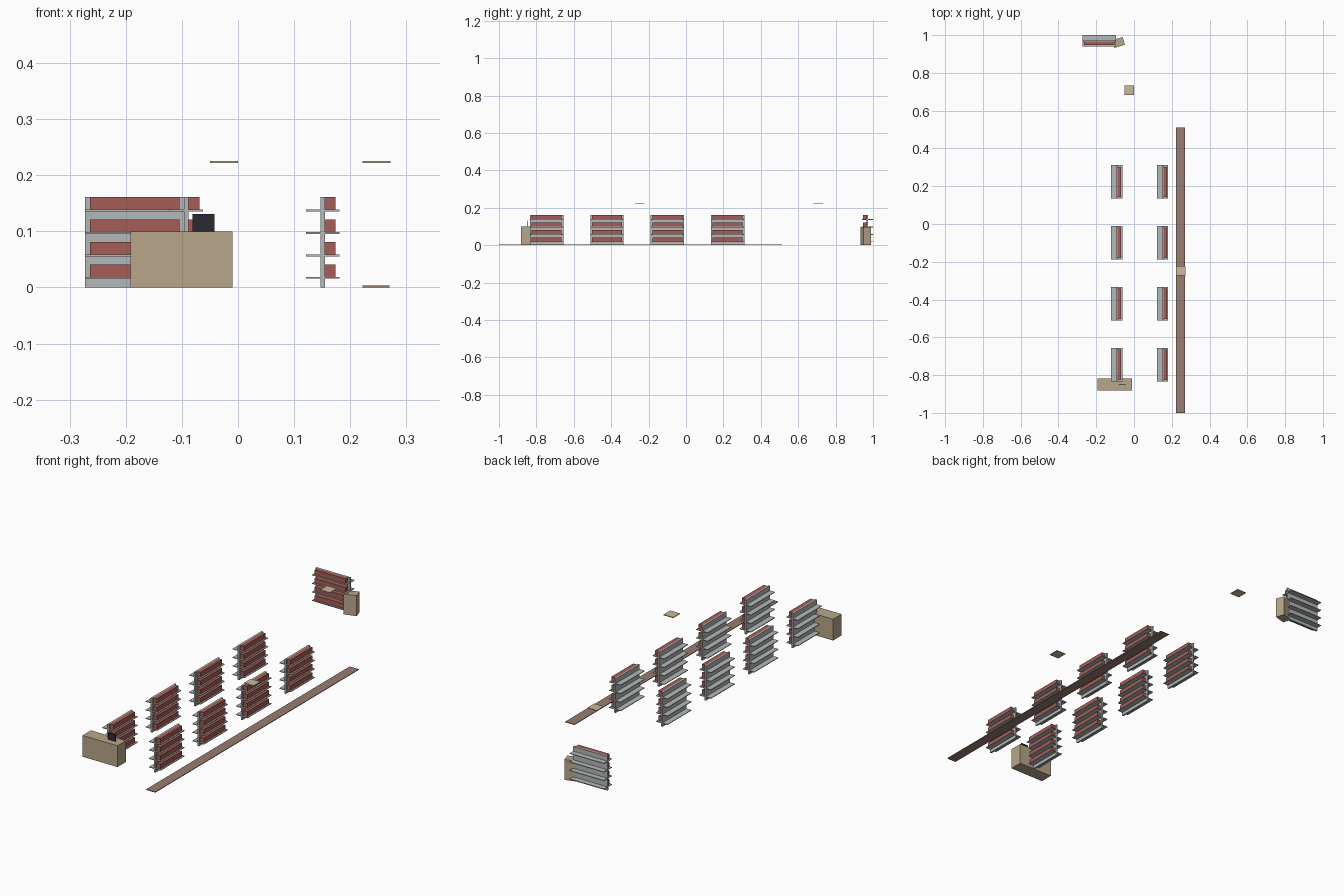
import bpy
from math import radians
from mathutils import Matrix

cube = bpy.data.objects.get("Cube")
if cube:
    bpy.data.objects.remove(cube, do_unlink=True)


def material(name, color):
    mat = bpy.data.materials.new(name)
    mat.use_nodes = True
    rgba = (*color, 1.0)
    mat.diffuse_color = rgba
    mat.node_tree.nodes["Principled BSDF"].inputs["Base Color"].default_value = rgba
    return mat


metal = material("shelf grey", (0.46, 0.48, 0.48))
red = material("goods red", (0.38, 0.11, 0.095))
tan = material("counter tan", (0.48, 0.385, 0.255))
cream = material("tile cream", (0.60, 0.48, 0.335))
brown = material("floor brown", (0.315, 0.205, 0.165))
black = material("screen black", (0.023, 0.024, 0.034))


def box(name, mat, x, y, z, frame=Matrix()):
    """Box from (low, high) ranges on each axis, placed in a frame."""
    bpy.ops.mesh.primitive_cube_add(size=1)
    obj = bpy.context.object
    obj.name = name
    low, high = zip(x, y, z)
    size = [b - a for a, b in zip(low, high)]
    mid = [(a + b) / 2 for a, b in zip(low, high)]
    obj.data.transform(Matrix.Translation(mid) @ Matrix.Diagonal((*size, 1)))
    obj.matrix_world = frame
    obj.data.materials.append(mat)
    return obj


def placed(x, y, angle=0):
    return Matrix.Translation((x, y, 0)) @ Matrix.Rotation(radians(angle), 4, "Z")


# Shelving unit: upright panel, four boards, goods on the front side only
def shelf_unit(label, frame):
    half = 0.089
    box(label + "_panel", metal, (-0.004, 0.004), (-half, half), (0, 0.161), frame)
    for i in range(4):
        z = 0.0155 + 0.04 * i
        box(f"{label}_board_{i + 1}", metal, (-0.03, 0.03), (-half, half),
            (z, z + 0.003), frame)
        box(f"{label}_goods_{i + 1}", red, (0.004, 0.023), (-0.08, 0.08),
            (z + 0.003, z + 0.0255), frame)


# Two aisles of four units, and one against the back
for side, x in (("right", -0.092), ("left", 0.151)):
    for row in range(4):
        shelf_unit(f"{side}_shelf_{row + 1}", placed(x, 0.223 - 0.3227 * row))
shelf_unit("back_shelf", placed(-0.184, 0.97, -90))

# Front counter with its screen
box("counter", tan, (-0.192, -0.01), (-0.881, -0.818), (0, 0.1))
box("screen", black, (-0.081, -0.042), (-0.851, -0.847), (0.1, 0.131))

# Small turned cabinet beside the back shelf
box("cabinet", tan, (-0.029, 0.029), (-0.021, 0.021), (0, 0.096),
    placed(-0.082, 0.961, 17))

# Long floor strip and hanging ceiling tiles
box("floor_strip", brown, (0.222, 0.27), (-1, 0.512), (0, 0.003))
for name, x, y in (("left_tile", 0.247, -0.247), ("right_tile", -0.025, 0.708)):
    box(name, cream, (-0.025, 0.025), (-0.025, 0.025), (0.222, 0.2255), placed(x, y))
